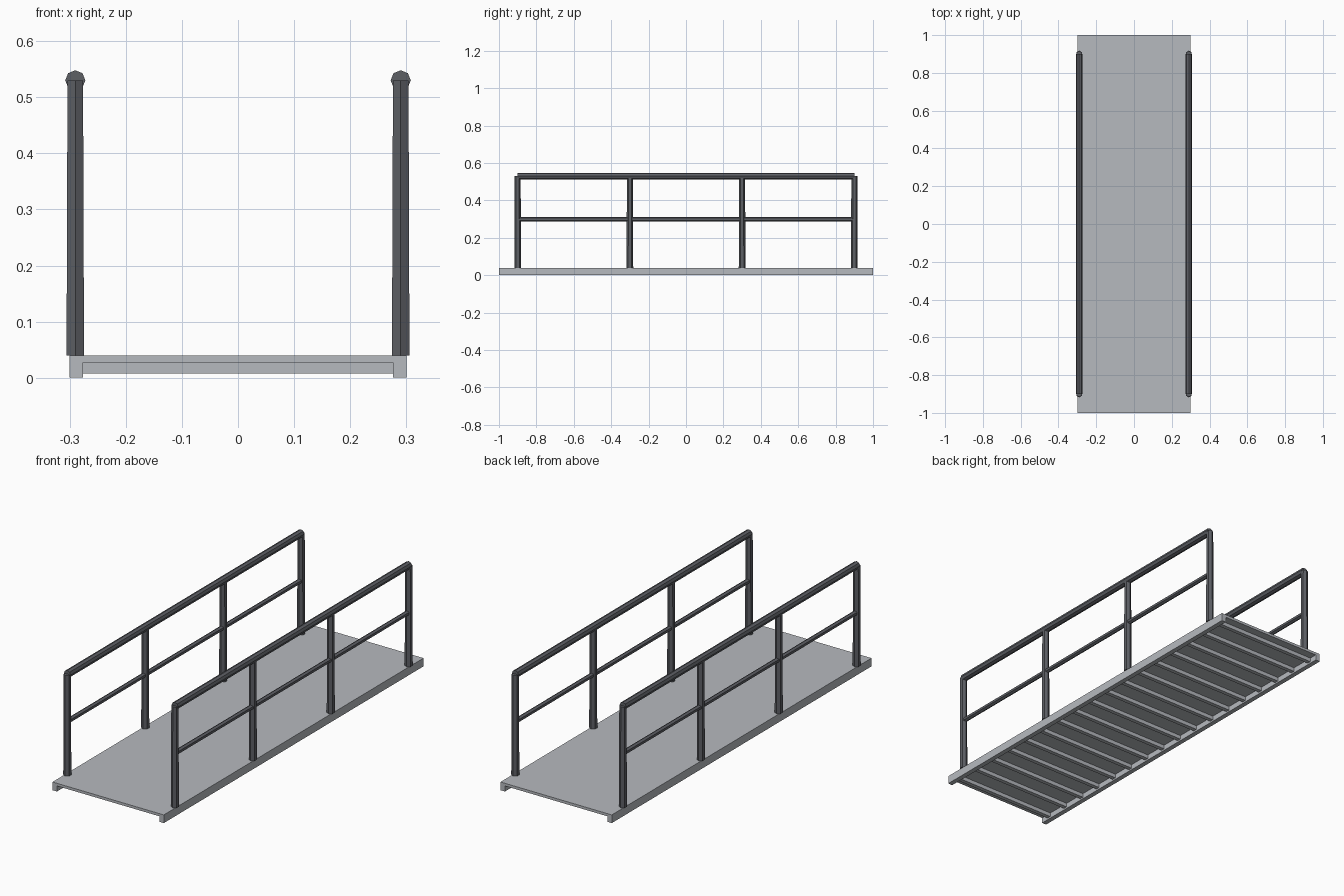
import bpy, bmesh, math
from mathutils import Matrix

if "Cube" in bpy.data.objects:
    bpy.data.objects.remove(bpy.data.objects["Cube"], do_unlink=True)


def material(name, rgb):
    m = bpy.data.materials.new(name)
    m.use_nodes = True
    m.diffuse_color = (*rgb, 1)
    m.node_tree.nodes["Principled BSDF"].inputs["Base Color"].default_value = (*rgb, 1)
    return m


light_metal = material("light grey metal", (0.47, 0.49, 0.52))
dark_metal = material("dark grey metal", (0.11, 0.115, 0.13))


def finish(name, bm, mat):
    bmesh.ops.recalc_face_normals(bm, faces=bm.faces)
    mesh = bpy.data.meshes.new(name)
    bm.to_mesh(mesh)
    bm.free()
    mesh.materials.append(mat)
    ob = bpy.data.objects.new(name, mesh)
    bpy.context.collection.objects.link(ob)
    return ob


def post(name, x, y, z0, z1, r0, r1):
    # Hexagonal, slightly tapered, with an edge facing front and back
    bm = bmesh.new()
    bmesh.ops.create_cone(bm, cap_ends=True, segments=6, radius1=r0, radius2=r1, depth=z1 - z0,
                          matrix=Matrix.Translation((x, y, (z0 + z1) / 2)))
    if max(v.co.x for v in bm.verts) - x > r0 * 0.95:
        bmesh.ops.rotate(bm, verts=bm.verts, cent=(x, y, 0), matrix=Matrix.Rotation(math.pi / 6, 3, 'Z'))
    return finish(name, bm, dark_metal)


def rail(name, x, z, r, half_length, sides):
    bm = bmesh.new()
    bmesh.ops.create_cone(bm, cap_ends=True, segments=sides, radius1=r, radius2=r, depth=2 * half_length,
                          matrix=Matrix.Translation((x, 0, z)) @ Matrix.Rotation(math.pi / 2, 4, 'X'))
    return finish(name, bm, dark_metal)


# Deck with side beams, one channel profile extruded along its length
bm = bmesh.new()
profile = [(-0.3, 0), (-0.276, 0), (-0.276, 0.027), (0.276, 0.027),
           (0.276, 0), (0.3, 0), (0.3, 0.04), (-0.3, 0.04)]
face = bm.faces.new([bm.verts.new((x, -1, z)) for x, z in profile])
ext = bmesh.ops.extrude_face_region(bm, geom=[face])
bmesh.ops.translate(bm, vec=(0, 2, 0), verts=[v for v in ext["geom"] if isinstance(v, bmesh.types.BMVert)])
finish("deck", bm, light_metal)

# Cross ribs under the deck
count = 17
bm = bmesh.new()
for i in range(count):
    y = -0.95 + 1.9 * i / (count - 1)
    bmesh.ops.create_cube(bm, size=1, matrix=Matrix.Translation((0, y, 0.0175))
                          @ Matrix.Diagonal((0.552, 0.02, 0.019, 1)))
finish("cross_ribs", bm, light_metal)

# Railings on both sides
for side, x in (("left", 0.29), ("right", -0.29)):
    for i in range(4):
        post(f"{side}_post_{i + 1}", x, -0.9 + 0.6 * i, 0.04, 0.53, 0.018, 0.016)
    rail(f"{side}_top_rail", x, 0.53, 0.018, 0.9, 8)
    rail(f"{side}_middle_rail", x, 0.3, 0.012, 0.9, 6)
